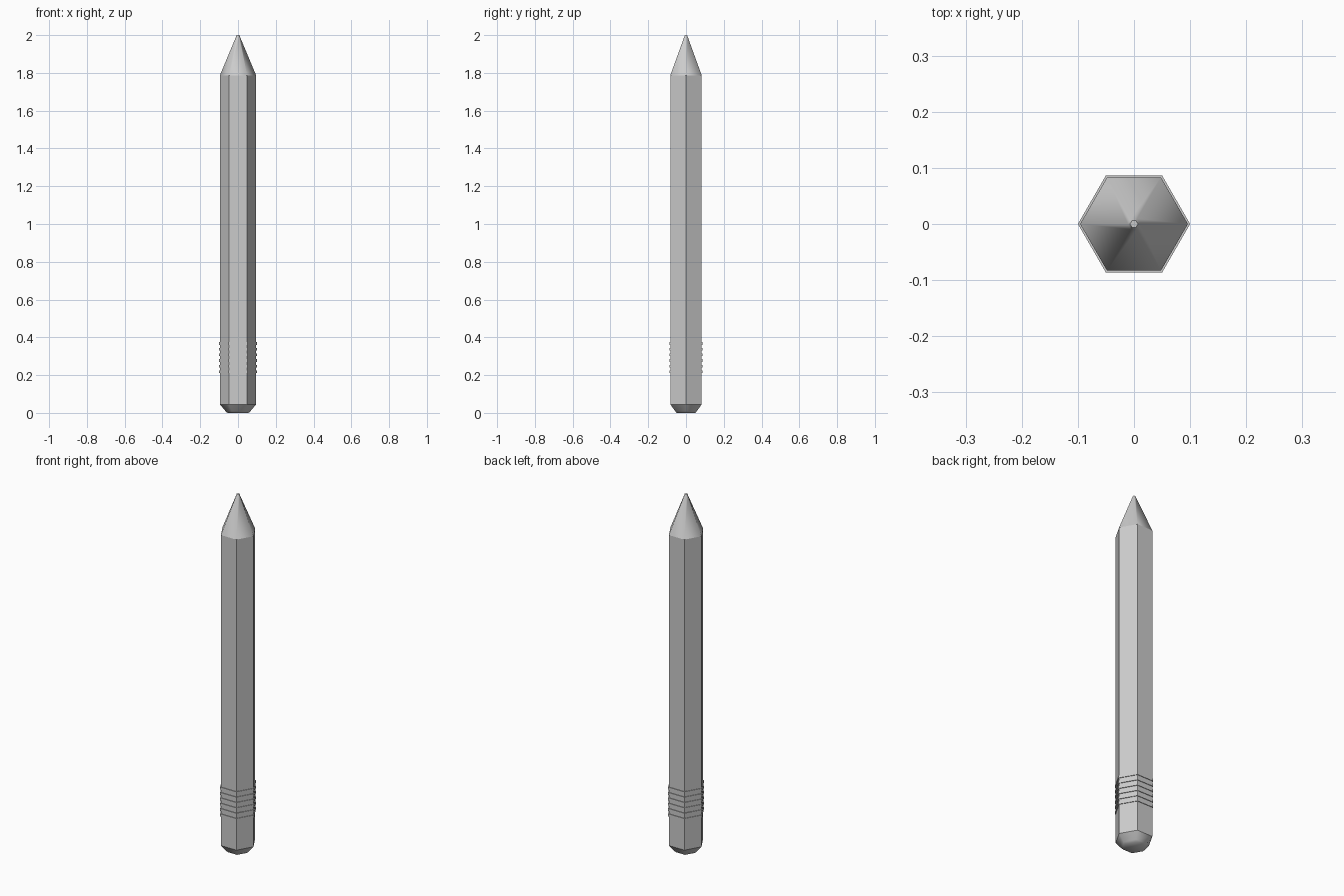
import bpy, math

if "Cube" in bpy.data.objects:
    bpy.data.objects.remove(bpy.data.objects["Cube"])


def hex_lathe(name, profile, smooth_angle=None):
    """Six-sided solid from (radius, height) points, corners on the x axis."""
    verts = [(r * math.cos(i * math.pi / 3), r * math.sin(i * math.pi / 3), z)
             for r, z in profile for i in range(6)]
    faces = [[6 * k + i, 6 * k + (i + 1) % 6, 6 * k + 6 + (i + 1) % 6, 6 * k + 6 + i]
             for k in range(len(profile) - 1) for i in range(6)]
    last = 6 * (len(profile) - 1)
    faces += [list(range(5, -1, -1)), list(range(last, last + 6))]
    mesh = bpy.data.meshes.new(name)
    mesh.from_pydata(verts, [], faces)
    obj = bpy.data.objects.new(name, mesh)
    bpy.context.collection.objects.link(obj)
    if smooth_angle:
        bpy.context.view_layer.objects.active = obj
        obj.select_set(True)
        bpy.ops.object.shade_smooth_by_angle(angle=math.radians(smooth_angle))
        obj.select_set(False)
    return obj


# Hexagonal barrel
hex_lathe("barrel", [(0.096, 0.045), (0.096, 1.787)])

# Sharpened point with a tiny blunt tip
hex_lathe("point", [(0.096, 1.787), (0.011, 1.99), (0.007, 2.0)], 65)

# Chamfered eraser end
hex_lathe("eraser", [(0.056, 0.0), (0.066, 0.009), (0.096, 0.045)], 65)

# Raised grip bands near the eraser
for i in range(6):
    z = 0.217 + i * 0.03
    hex_lathe(f"grip_band_{i + 1}", [(0.1, z - 0.007), (0.1, z + 0.007)])
